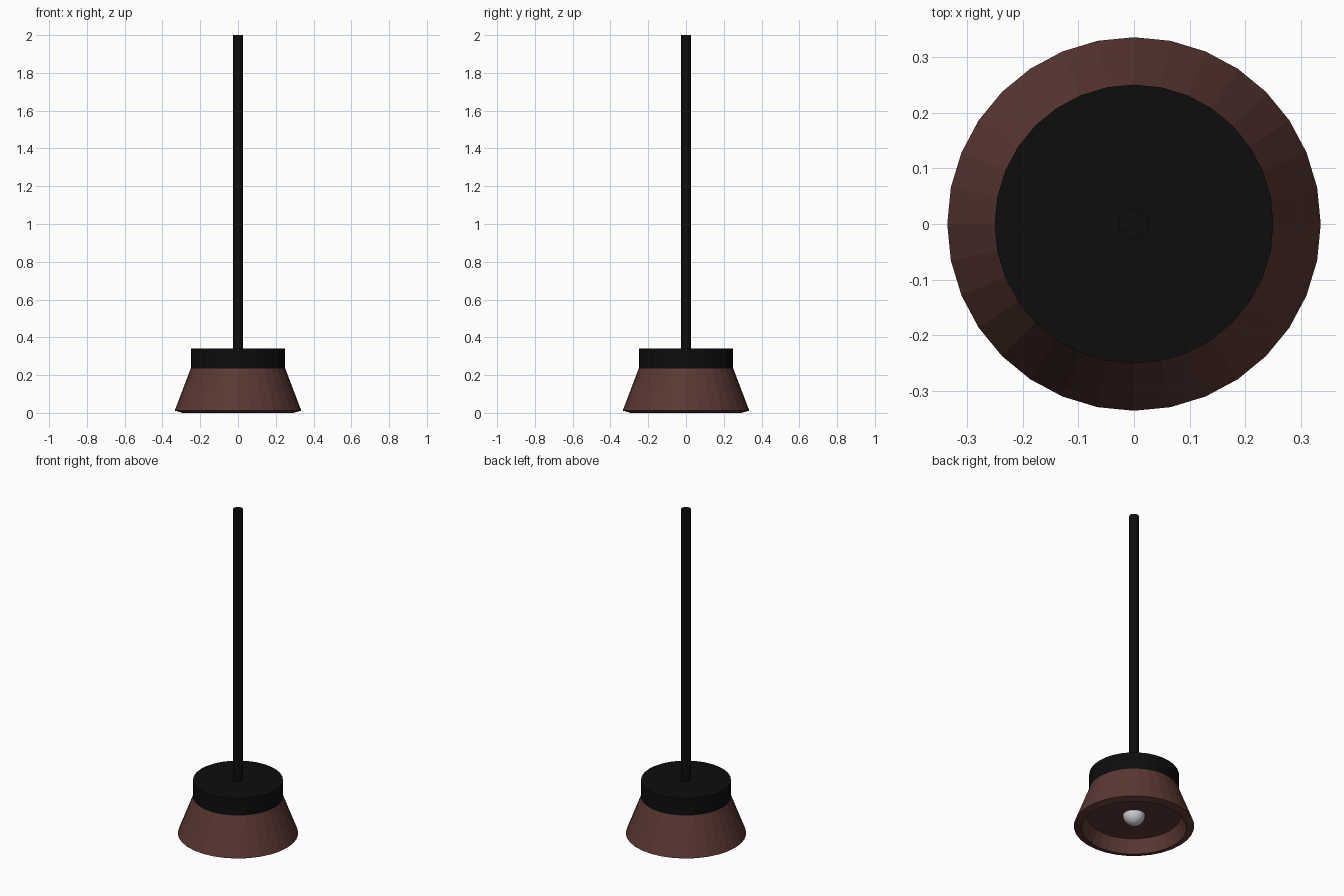
import bpy
import math

if "Cube" in bpy.data.objects:
    bpy.data.objects.remove(bpy.data.objects["Cube"])

SIDES = 32


def material(name, rgb):
    m = bpy.data.materials.new(name)
    m.diffuse_color = (*rgb, 1)
    m.use_nodes = True
    m.node_tree.nodes["Principled BSDF"].inputs["Base Color"].default_value = m.diffuse_color
    return m


def lathe(name, profile, mat):
    """Revolve an (r, z) profile around z; r = 0 ends become single poles."""
    verts, rings, faces = [], [], []
    for r, z in profile:
        n = 1 if r == 0 else SIDES
        rings.append([len(verts) + i for i in range(n)])
        for i in range(n):
            a = 2 * math.pi * i / SIDES
            verts.append((r * math.cos(a), r * math.sin(a), z))
    for lo, hi in zip(rings, rings[1:]):
        for i in range(SIDES):
            j = (i + 1) % SIDES
            if len(lo) == 1:
                faces.append((lo[0], hi[j], hi[i]))
            elif len(hi) == 1:
                faces.append((lo[i], lo[j], hi[0]))
            else:
                faces.append((lo[i], lo[j], hi[j], hi[i]))
    me = bpy.data.meshes.new(name)
    me.from_pydata(verts, [], faces)
    me.materials.append(mat)
    ob = bpy.data.objects.new(name, me)
    bpy.context.collection.objects.link(ob)
    return ob


brown = material("brown", (0.105, 0.04, 0.033))
black = material("black", (0.004, 0.004, 0.004))

# Flared shade: recessed ceiling, inner wall, slanted rim, outer wall, top
lathe("shade", [(0, 0.08), (0.262, 0.08), (0.293, 0), (0.335, 0.012),
                (0.25, 0.236), (0, 0.236)], brown)

# Cap above the shade
lathe("cap", [(0, 0.236), (0.25, 0.236), (0.25, 0.34), (0, 0.34)], black)

# Suspension rod
lathe("rod", [(0, 0.33), (0.027, 0.33), (0.027, 2), (0, 2)], black)

# Bulb half sunk into the ceiling
bpy.ops.mesh.primitive_uv_sphere_add(segments=32, ring_count=16, radius=0.062,
                                     location=(0, 0, 0.08))
bpy.context.object.name = "bulb"
